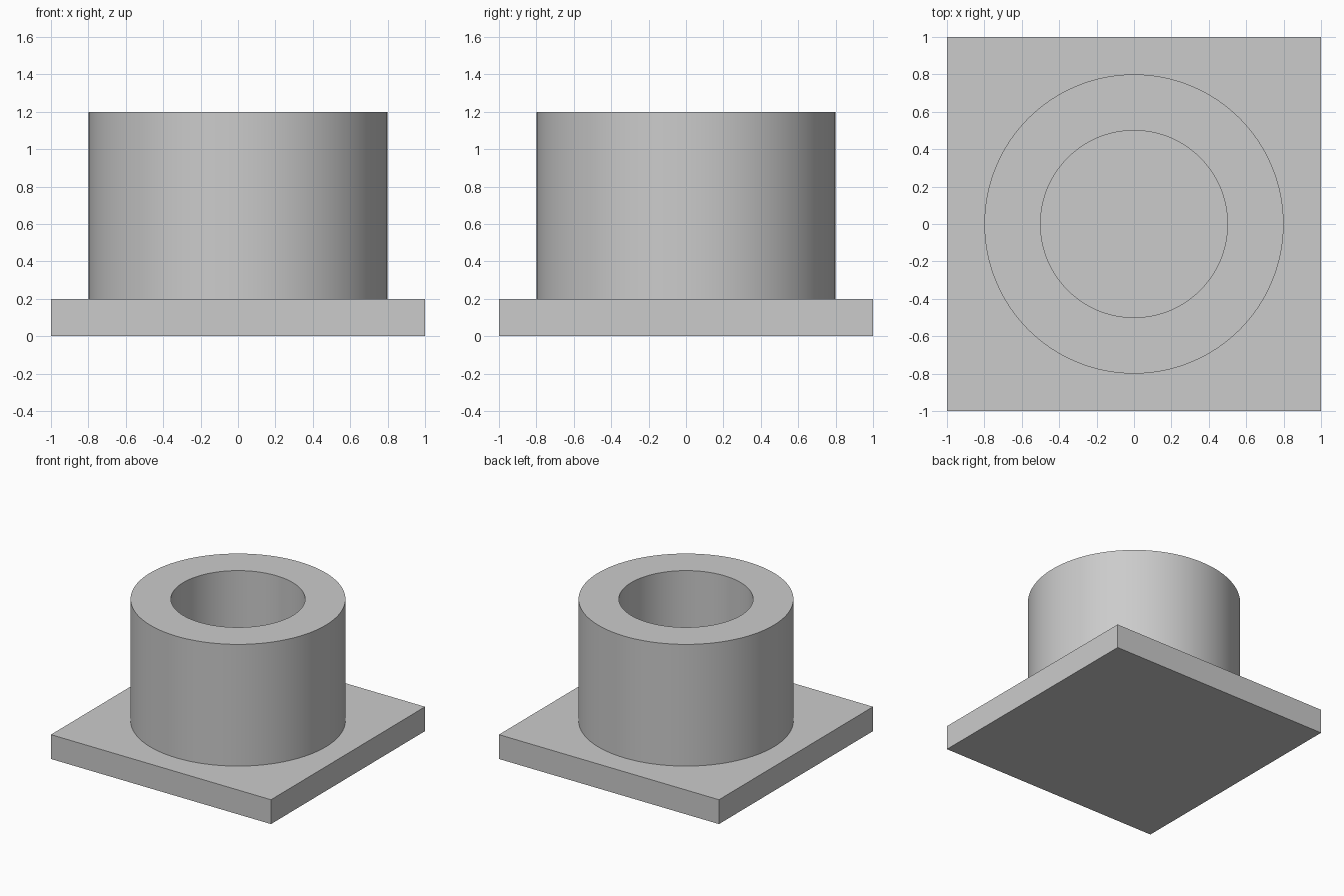
import bpy
import bmesh
import math

cube = bpy.data.objects.get("Cube")
if cube:
    bpy.data.objects.remove(cube, do_unlink=True)

SEGMENTS = 128
PLATE_TOP = 0.2
COLLAR_TOP = 1.2
OUTER_RADIUS = 0.8
BORE_RADIUS = 0.5

# Single grey material
grey = bpy.data.materials.new("light_grey")
grey.use_nodes = True
colour = (0.6, 0.6, 0.6, 1)
grey.diffuse_color = colour
grey.node_tree.nodes["Principled BSDF"].inputs["Base Color"].default_value = colour


def add_object(name, bm):
    bmesh.ops.recalc_face_normals(bm, faces=bm.faces)
    mesh = bpy.data.meshes.new(name)
    bm.to_mesh(mesh)
    bm.free()
    mesh.materials.append(grey)
    obj = bpy.data.objects.new(name, mesh)
    bpy.context.collection.objects.link(obj)
    return obj


# Square base plate
bm = bmesh.new()
bmesh.ops.create_cube(bm, size=2)
bmesh.ops.scale(bm, vec=(1, 1, PLATE_TOP / 2), verts=bm.verts)
bmesh.ops.translate(bm, vec=(0, 0, PLATE_TOP / 2), verts=bm.verts)
add_object("base_plate", bm)

# Hollow collar: wall profile spun about the z axis, open underneath on the plate
bm = bmesh.new()
profile = [(OUTER_RADIUS, PLATE_TOP), (OUTER_RADIUS, COLLAR_TOP),
           (BORE_RADIUS, COLLAR_TOP), (BORE_RADIUS, PLATE_TOP)]
verts = [bm.verts.new((r, 0, z)) for r, z in profile]
edges = [bm.edges.new(pair) for pair in zip(verts, verts[1:])]
bmesh.ops.spin(bm, geom=verts + edges, cent=(0, 0, 0), axis=(0, 0, 1),
               angle=math.tau, steps=SEGMENTS, use_merge=True)
bmesh.ops.remove_doubles(bm, verts=bm.verts, dist=0.0001)
collar = add_object("collar", bm)

# Ensure the walls face outwards from the ring's solid
mid = (OUTER_RADIUS + BORE_RADIUS) / 2
bm = bmesh.new()
bm.from_mesh(collar.data)
for face in bm.faces:
    c = face.calc_center_median()
    radial = c.xy.length - mid
    out = face.normal.xy.dot(c.xy) * radial + face.normal.z
    if out < 0:
        face.normal_flip()
bm.to_mesh(collar.data)
bm.free()

bpy.ops.object.select_all(action="DESELECT")
collar.select_set(True)
bpy.context.view_layer.objects.active = collar
bpy.ops.object.shade_smooth_by_angle(angle=math.radians(30))
